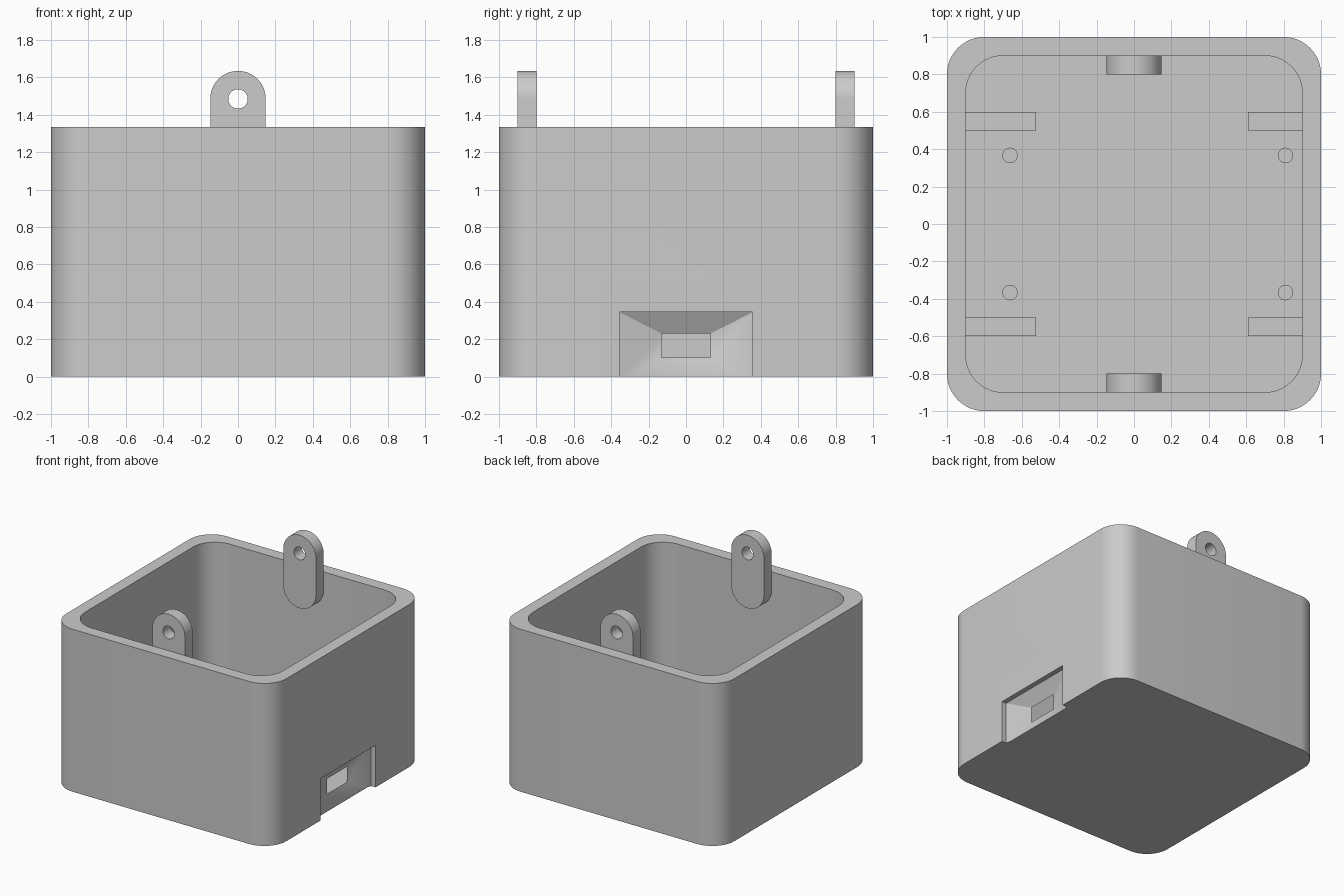
import bpy
import bmesh
from math import pi, cos, sin, radians
from mathutils import Matrix

cube = bpy.data.objects.get("Cube")
if cube:
    bpy.data.objects.remove(cube, do_unlink=True)

grey = bpy.data.materials.new("plain_grey")
grey.use_nodes = True
colour = (0.6, 0.6, 0.6, 1)
grey.diffuse_color = colour
grey.node_tree.nodes["Principled BSDF"].inputs["Base Color"].default_value = colour

RIM, WALL, FLOOR, CORNER = 1.335, 0.9, 0.1, 0.2


def loft(name, rings):
    """Closed solid through matching rings of points."""
    bm = bmesh.new()
    loops = [[bm.verts.new(p) for p in ring] for ring in rings]
    n = len(loops[0])
    for a, b in zip(loops, loops[1:]):
        for i in range(n):
            j = (i + 1) % n
            bm.faces.new((a[i], a[j], b[j], b[i]))
    bm.faces.new(loops[0][::-1])
    bm.faces.new(loops[-1])
    bmesh.ops.recalc_face_normals(bm, faces=bm.faces)
    mesh = bpy.data.meshes.new(name)
    bm.to_mesh(mesh)
    bm.free()
    mesh.materials.append(grey)
    obj = bpy.data.objects.new(name, mesh)
    bpy.context.collection.objects.link(obj)
    return obj


def rounded_rect(hx, hy, r, steps=12):
    """Outline of a rectangle with rounded corners."""
    pts = []
    for k, (sx, sy) in enumerate([(1, 1), (-1, 1), (-1, -1), (1, -1)]):
        for i in range(steps + 1):
            a = (k + i / steps) * pi / 2
            pts.append((sx * (hx - r) + r * cos(a), sy * (hy - r) + r * sin(a)))
    return pts


def upright(name, outline, z0, z1):
    return loft(name, [[(x, y, z) for x, y in outline] for z in (z0, z1)])


def select(obj):
    bpy.ops.object.select_all(action="DESELECT")
    obj.select_set(True)
    bpy.context.view_layer.objects.active = obj


def cut(obj, cutter):
    select(obj)
    mod = obj.modifiers.new("cut", "BOOLEAN")
    mod.operation, mod.solver, mod.object = "DIFFERENCE", "EXACT", cutter
    bpy.ops.object.modifier_apply(modifier=mod.name)
    bpy.data.objects.remove(cutter, do_unlink=True)


def smooth(obj):
    select(obj)
    bpy.ops.object.shade_smooth_by_angle(angle=radians(30))


def circle(cx, cy, r, n=32):
    return [(cx + r * cos(2 * pi * i / n), cy + r * sin(2 * pi * i / n)) for i in range(n)]


def box(name, x0, x1, y0, y1, z0, z1):
    return upright(name, [(x0, y0), (x1, y0), (x1, y1), (x0, y1)], z0, z1)


# Open box with rounded corners
body = upright("box_body", rounded_rect(1, 1, CORNER), 0, RIM)
cut(body, upright("cavity_cutter", rounded_rect(WALL, WALL, CORNER), FLOOR, RIM + 0.2))


# Stepped, tapered port opening in the side wall
def port_ring(x, hy, z0, z1):
    return [(x, -hy, z0), (x, hy, z0), (x, hy, z1), (x, -hy, z1)]


cut(body, loft("port_cutter", [
    port_ring(1.1, 0.356, -0.02, 0.345),
    port_ring(0.96, 0.356, -0.02, 0.345),
    port_ring(0.9, 0.13, 0.102, 0.23),
    port_ring(0.85, 0.13, 0.102, 0.23),
]))
smooth(body)

# Lid tabs, half above the rim, each with a screw hole
for side, label in ((-1, "front"), (1, "back")):
    tab = upright(label + "_tab", rounded_rect(0.148, 0.3, 0.1479, 16), -0.05, 0.05)
    cut(tab, upright("hole_cutter", circle(0, 0.15, 0.052), -0.1, 0.1))
    tab.data.transform(Matrix.Translation((0, side * 0.85, RIM)) @ Matrix.Rotation(pi / 2, 4, "X"))
    smooth(tab)

# Support ribs and locating pegs on the floor
for side, label in ((-1, "front"), (1, "back")):
    y0, y1 = sorted((side * 0.5, side * 0.6))
    box(label + "_right_rib", -WALL - 0.01, -0.525, y0, y1, FLOOR - 0.01, 0.3)
    box(label + "_left_rib", 0.61, WALL + 0.01, y0, y1, FLOOR - 0.01, 0.3)
    for x, name in ((-0.663, "_right_peg"), (0.81, "_left_peg")):
        smooth(upright(label + name, circle(x, side * 0.367, 0.041), FLOOR - 0.01, 0.2))
